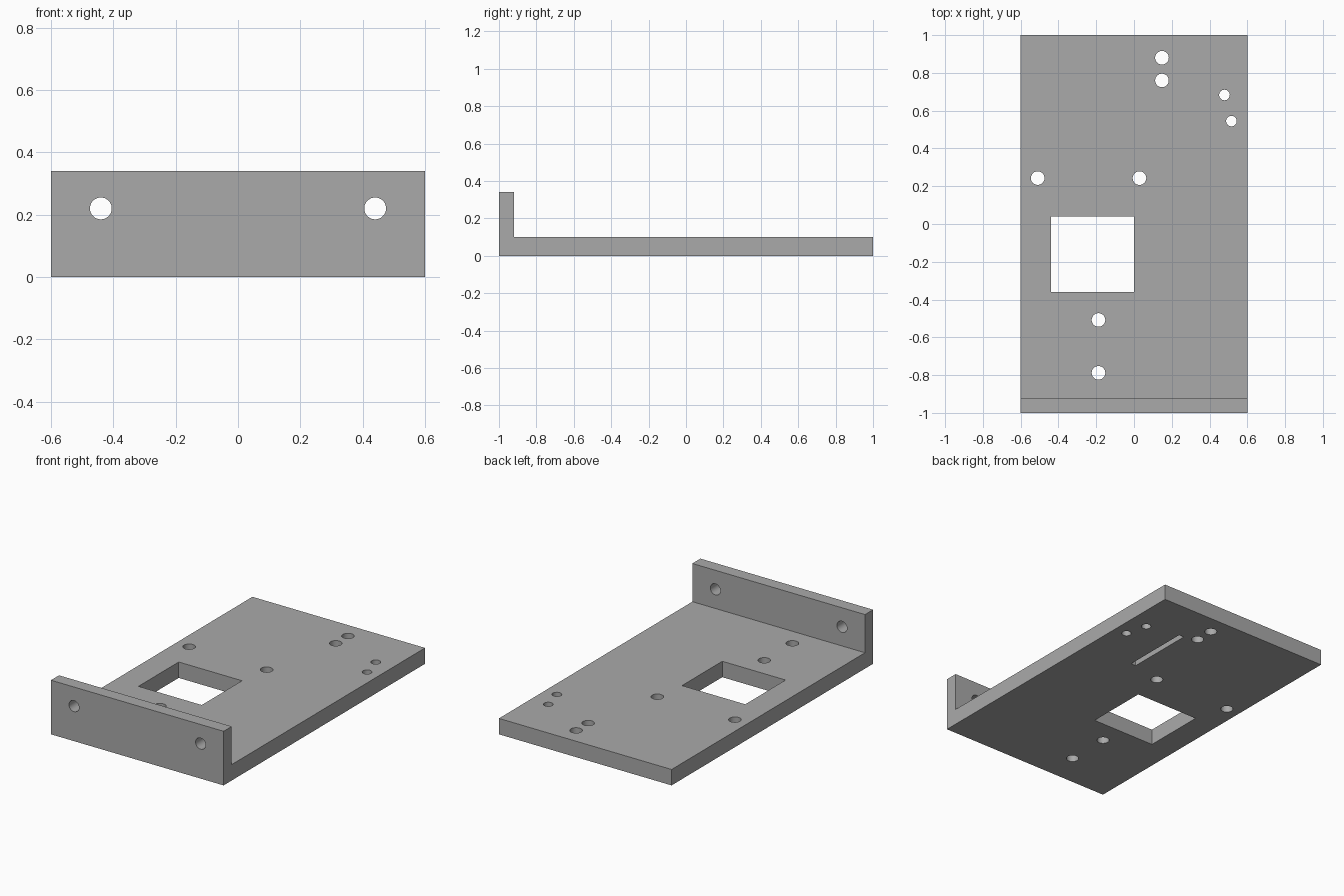
import bpy
import bmesh
from mathutils import Matrix, Vector

if "Cube" in bpy.data.objects:
    bpy.data.objects.remove(bpy.data.objects["Cube"], do_unlink=True)

# Single grey material
grey = bpy.data.materials.new("plain_grey")
grey.use_nodes = True
colour = (0.4, 0.4, 0.4, 1)
grey.diffuse_color = colour
grey.node_tree.nodes["Principled BSDF"].inputs["Base Color"].default_value = colour

WIDTH, PLATE, TALL, LIP_BACK = 1.2, 0.10, 0.34, -0.92


def add_box(bm, low, high):
    low, high = Vector(low), Vector(high)
    place = Matrix.Translation((low + high) / 2) @ Matrix.Diagonal((*(high - low), 1))
    bmesh.ops.create_cube(bm, size=1, matrix=place)


def add_rod(bm, centre, radius, turn=0):
    place = Matrix.Translation(centre) @ Matrix.Rotation(turn, 4, "X")
    bmesh.ops.create_cone(bm, cap_ends=True, segments=48, radius1=radius,
                          radius2=radius, depth=0.3, matrix=place)


def make_object(name, bm):
    mesh = bpy.data.meshes.new(name)
    bm.to_mesh(mesh)
    bm.free()
    mesh.materials.append(grey)
    obj = bpy.data.objects.new(name, mesh)
    bpy.context.collection.objects.link(obj)
    return obj


# Base plate with upright front lip, extruded from one L profile
bm = bmesh.new()
profile = [(-1, 0), (1, 0), (1, PLATE), (LIP_BACK, PLATE), (LIP_BACK, TALL), (-1, TALL)]
side = bm.faces.new([bm.verts.new((-WIDTH / 2, y, z)) for y, z in profile])
new = bmesh.ops.extrude_face_region(bm, geom=[side])["geom"]
bmesh.ops.translate(bm, vec=(WIDTH, 0, 0),
                    verts=[v for v in new if isinstance(v, bmesh.types.BMVert)])
bmesh.ops.recalc_face_normals(bm, faces=bm.faces)
bracket = make_object("mounting_bracket", bm)

# Cutter: window, shallow underside slot and all screw holes
bm = bmesh.new()
add_box(bm, (-0.44, -0.36, -0.1), (0, 0.04, 0.2))
add_box(bm, (0.23, 0.29, -0.1), (0.265, 0.73, 0.06))
for x, y in [(0.148, 0.88), (0.148, 0.76), (-0.51, 0.243), (0.029, 0.243),
             (-0.188, -0.508), (-0.188, -0.788)]:
    add_rod(bm, (x, y, 0.05), 0.036)
for x, y in [(0.479, 0.683), (0.516, 0.545)]:
    add_rod(bm, (x, y, 0.05), 0.028)
for x in (-0.44, 0.44):
    add_rod(bm, (x, -0.96, 0.22), 0.035, turn=1.5707963)
cutter = make_object("hole_cutter", bm)
cutter.hide_render = True

# Cut the openings, then drop the cutter
cut = bracket.modifiers.new("openings", "BOOLEAN")
cut.operation = "DIFFERENCE"
cut.solver = "EXACT"
cut.object = cutter
bpy.context.view_layer.objects.active = bracket
bpy.ops.object.select_all(action="DESELECT")
bracket.select_set(True)
bpy.ops.object.modifier_apply(modifier=cut.name)
bpy.data.objects.remove(cutter, do_unlink=True)
bpy.ops.object.shade_smooth_by_angle(angle=0.6)
